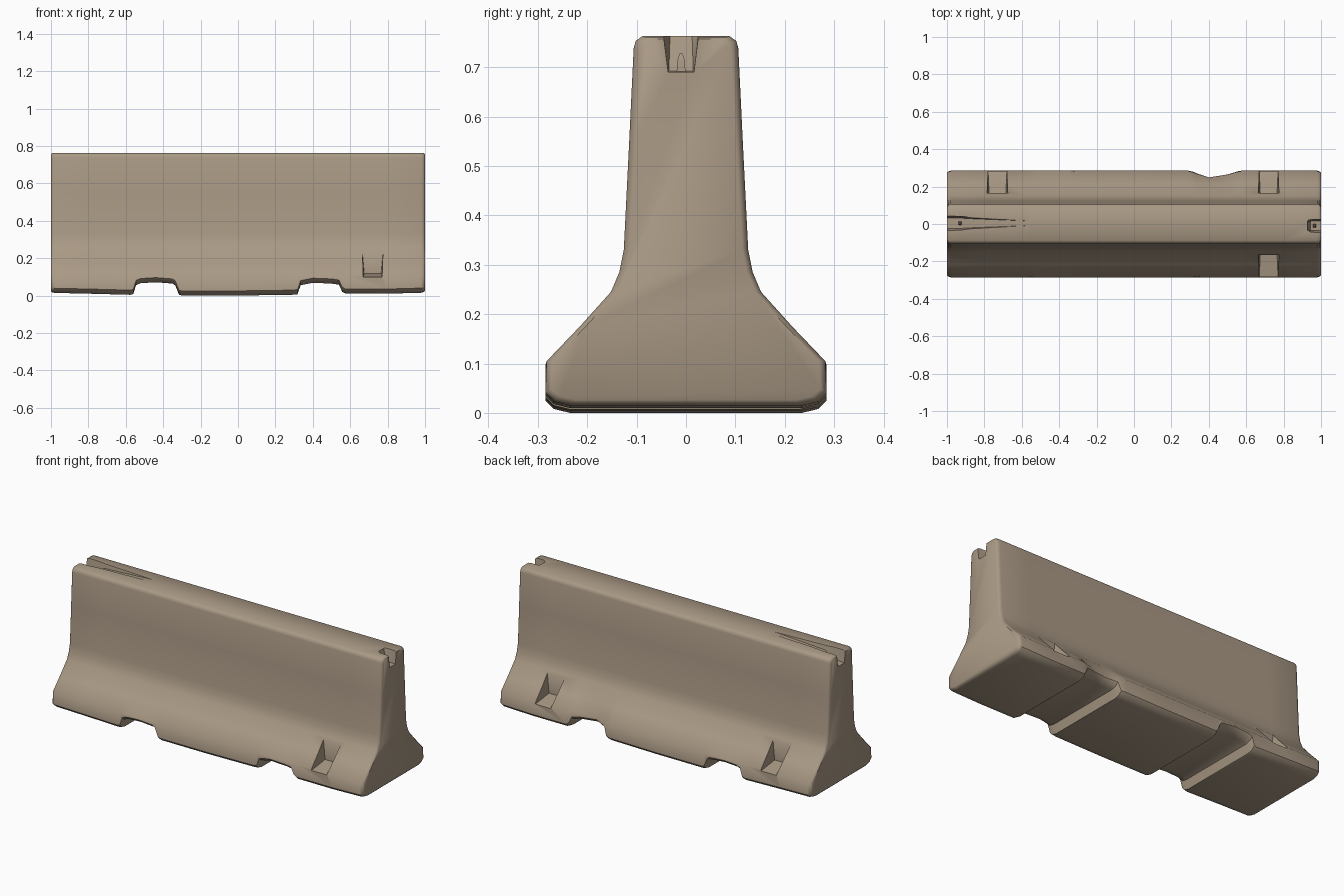
import bpy, bmesh, math

if "Cube" in bpy.data.objects:
    bpy.data.objects.remove(bpy.data.objects["Cube"])

mat = bpy.data.materials.new("tan concrete")
mat.diffuse_color = (0.40, 0.32, 0.235, 1)
mat.use_nodes = True
mat.node_tree.nodes["Principled BSDF"].inputs["Base Color"].default_value = mat.diffuse_color


def make_object(name, bm):
    bmesh.ops.recalc_face_normals(bm, faces=bm.faces[:])
    me = bpy.data.meshes.new(name)
    bm.to_mesh(me)
    bm.free()
    ob = bpy.data.objects.new(name, me)
    bpy.context.collection.objects.link(ob)
    me.materials.append(mat)
    return ob


def loft(name, rings):
    """Skin a closed tube through equal-length rings of points and cap it."""
    bm = bmesh.new()
    vs = [[bm.verts.new(p) for p in r] for r in rings]
    n = len(vs[0])
    for a, b in zip(vs, vs[1:]):
        for i in range(n):
            j = (i + 1) % n
            bm.faces.new((a[i], a[j], b[j], b[i]))
    bm.faces.new(vs[0])
    bm.faces.new(vs[-1])
    return make_object(name, bm)


# Half profile of the barrier above the underside (half width, height)
HALF = [(0.282, 0.105), (0.215, 0.175), (0.152, 0.245), (0.135, 0.285), (0.126, 0.33),
        (0.115, 0.55), (0.106, 0.738), (0.102, 0.753), (0.088, 0.763)]


def section(x, bottom, shrink=0.0, dent=0.0):
    s = shrink
    half = [(0.235, bottom + s * 0.5), (0.268, bottom + 0.008 + s * 0.5),
            (0.285, bottom + 0.025 + s * 0.3)] + HALF
    right, left = [], []
    for i, (w, z) in enumerate(half):
        w -= s
        z -= s * 0.5 if z > 0.7 else 0
        right.append((x, w - (dent if i < 4 else 0), z))
        left.append((x, -w, z))
    return right + left[::-1]


# Main body: stations along x (x, underside height, end rounding, back chip)
stations = [(-1.0, 0.018, 0.012, 0), (-0.994, 0.015, 0.004, 0), (-0.98, 0.014, 0, 0),
            (-0.80, 0.01, 0, 0), (-0.575, 0.004, 0, 0), (-0.56, 0.008, 0, 0),
            (-0.545, 0.056, 0, 0), (-0.52, 0.066, 0, 0), (-0.44, 0.071, 0, 0),
            (-0.35, 0.064, 0, 0), (-0.335, 0.053, 0, 0), (-0.315, 0.004, 0, 0),
            (-0.30, 0.0, 0, 0), (0.0, 0.0, 0, 0), (0.29, 0.004, 0, 0),
            (0.318, 0.007, 0, 0.006), (0.335, 0.055, 0, 0.014), (0.40, 0.068, 0, 0.036),
            (0.50, 0.064, 0, 0.02), (0.54, 0.058, 0, 0.008), (0.557, 0.02, 0, 0.003),
            (0.575, 0.01, 0, 0), (0.80, 0.01, 0, 0), (0.98, 0.015, 0, 0),
            (0.994, 0.017, 0.004, 0), (1.0, 0.02, 0.012, 0)]
barrier = loft("barrier_body", [section(*s) for s in stations])


# Lifting pockets in the sloped foot
def pocket_cutter(x, side):
    rings = []
    for y, zf, hw in ((0.165, 0.118, 0.056), (0.34, 0.088, 0.066)):
        rings.append([(x - hw * 0.8, side * y, zf), (x + hw * 0.8, side * y, zf),
                      (x + hw * 1.1, side * y, 0.30), (x - hw * 1.1, side * y, 0.30)])
    return loft("pocket_cutter", rings)


# Connector slots in the top at each end (x, floor height)
def slot_cutter(path, yc):
    return loft("slot_cutter", [[(x, yc - w * 0.65, z), (x, yc + w * 0.65, z),
                                 (x, yc + w, 0.80), (x, yc - w, 0.80)] for x, z, w in path])


cutters = [pocket_cutter(0.72, -1), pocket_cutter(0.72, 1), pocket_cutter(-0.73, 1),
           slot_cutter([(1.05, 0.688, 0.042), (0.945, 0.692, 0.038), (0.925, 0.77, 0.034)], -0.01),
           slot_cutter([(-1.05, 0.69, 0.045), (-0.92, 0.70, 0.042),
                        (-0.88, 0.738, 0.038), (-0.50, 0.768, 0.015)], 0.004)]

bpy.context.view_layer.objects.active = barrier
barrier.select_set(True)
for c in cutters:
    m = barrier.modifiers.new("cut", 'BOOLEAN')
    m.operation = 'DIFFERENCE'
    m.solver = 'EXACT'
    m.object = c
    bpy.ops.object.modifier_apply(modifier=m.name)
    bpy.data.objects.remove(c)
bpy.ops.object.select_all(action='DESELECT')
barrier.select_set(True)
bpy.ops.object.shade_smooth_by_angle(angle=math.radians(42))


# Small connector lugs standing in the slots
def lug(name, x, y):
    return loft(name, [[(x - r, y - r, z), (x + r, y - r, z), (x + r, y + r, z), (x - r, y + r, z)]
                       for z, r in ((0.68, 0.010), (0.715, 0.007), (0.728, 0.003))])


lug("right_lug", 0.965, -0.01)
lug("left_lug", -0.93, 0.004)
